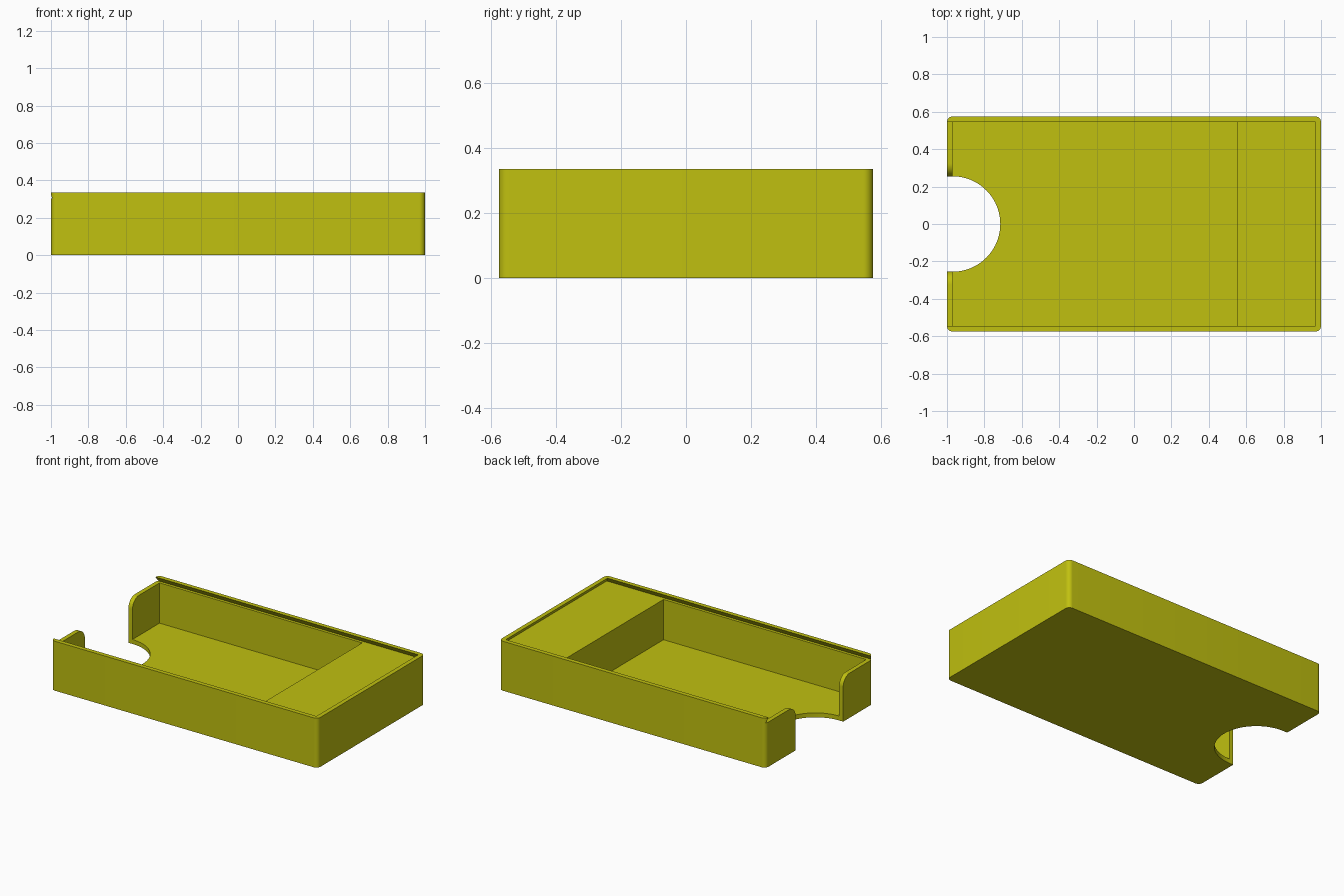
import bpy, bmesh, math
from mathutils import Vector

if "Cube" in bpy.data.objects:
    bpy.data.objects.remove(bpy.data.objects["Cube"])

HX, HY, H = 1.0, 0.575, 0.335     # half length, half width, height
WALL, FLOOR, LEDGE = 0.03, 0.03, 0.303
THUMB = 0.255                     # radius of the thumb notch

yellow = bpy.data.materials.new("yellow plastic")
yellow.diffuse_color = (0.53, 0.53, 0.005, 1)
yellow.use_nodes = True
yellow.node_tree.nodes["Principled BSDF"].inputs["Base Color"].default_value = yellow.diffuse_color


def loft(name, bottom, top):
    """Solid between two matching outlines."""
    bm = bmesh.new()
    a = [bm.verts.new(p) for p in bottom]
    b = [bm.verts.new(p) for p in top]
    n = len(a)
    bm.faces.new(a[::-1])
    bm.faces.new(b)
    for i in range(n):
        bm.faces.new((a[i], a[(i + 1) % n], b[(i + 1) % n], b[i]))
    bmesh.ops.recalc_face_normals(bm, faces=bm.faces)
    me = bpy.data.meshes.new(name)
    bm.to_mesh(me)
    bm.free()
    me.materials.append(yellow)
    ob = bpy.data.objects.new(name, me)
    bpy.context.collection.objects.link(ob)
    return ob


def prism(name, outline, start, end, axis="z"):
    """Extrude a 2D outline along z (x, y) or along x (y, z)."""
    place = (lambda p, t: (p[0], p[1], t)) if axis == "z" else (lambda p, t: (t, p[0], p[1]))
    return loft(name, [place(p, start) for p in outline], [place(p, end) for p in outline])


def arc(cx, cy, r, a0, a1, n):
    return [(cx + r * math.cos(math.radians(a0 + (a1 - a0) * i / n)),
             cy + r * math.sin(math.radians(a0 + (a1 - a0) * i / n))) for i in range(n + 1)]


def rect(x0, x1, hy):
    return [(x0, -hy), (x1, -hy), (x1, hy), (x0, hy)]


# outer body with rounded upright corners
outline = []
for sx, sy, a in ((1, 1, 0), (-1, 1, 90), (-1, -1, 180), (1, -1, 270)):
    outline += arc(sx * (HX - WALL), sy * (HY - WALL), WALL, a, a + 90, 10)
tray = prism("sliding_lid_tray", outline, 0, H)

# main compartment, leaving a solid block at the right end
cavity = prism("cavity_cutter", rect(-HX + WALL, 0.55, HY - WALL), FLOOR, 0.32)

# dovetail lid groove, wider at the bottom and open at the left end
slope, top = 0.02, 0.36
rise = slope * (top - LEDGE) / (H - LEDGE)
wide = rect(-1.1, HX - WALL + slope, HY - WALL + slope)
narrow = rect(-1.1, HX - WALL + slope - rise, HY - WALL + slope - rise)
groove = loft("groove_cutter", [(x, y, LEDGE) for x, y in wide],
              [(x, y, top) for x, y in narrow])

# thumb notch through floor and left wall
notch = prism("thumb_notch_cutter",
              [(-1.1, -THUMB)] + arc(-HX + WALL, 0, THUMB, -90, 90, 48) + [(-1.1, THUMB)],
              -0.1, 0.5)

# rounded top corners of the left wall beside the notch
R = 0.07
side = arc(THUMB + R, LEDGE - R, R, 180, 90, 10) + [(THUMB + R, 0.31)]
flare = prism("notch_rounding_cutter", side + [(-y, z) for y, z in reversed(side)],
              -1.1, -0.9, "x")

cutters = [cavity, groove, notch, flare]
for c in cutters:
    c.hide_render = True
    m = tray.modifiers.new(c.name, "BOOLEAN")
    m.operation, m.solver, m.object = "DIFFERENCE", "EXACT", c

# apply the cuts and drop the helpers
bpy.context.view_layer.update()
cut = bpy.data.meshes.new_from_object(tray.evaluated_get(bpy.context.evaluated_depsgraph_get()))
tray.modifiers.clear()
tray.data = cut
for c in cutters:
    bpy.data.objects.remove(c)

bpy.context.view_layer.objects.active = tray
tray.select_set(True)
bpy.ops.object.shade_smooth_by_angle(angle=math.radians(30))
